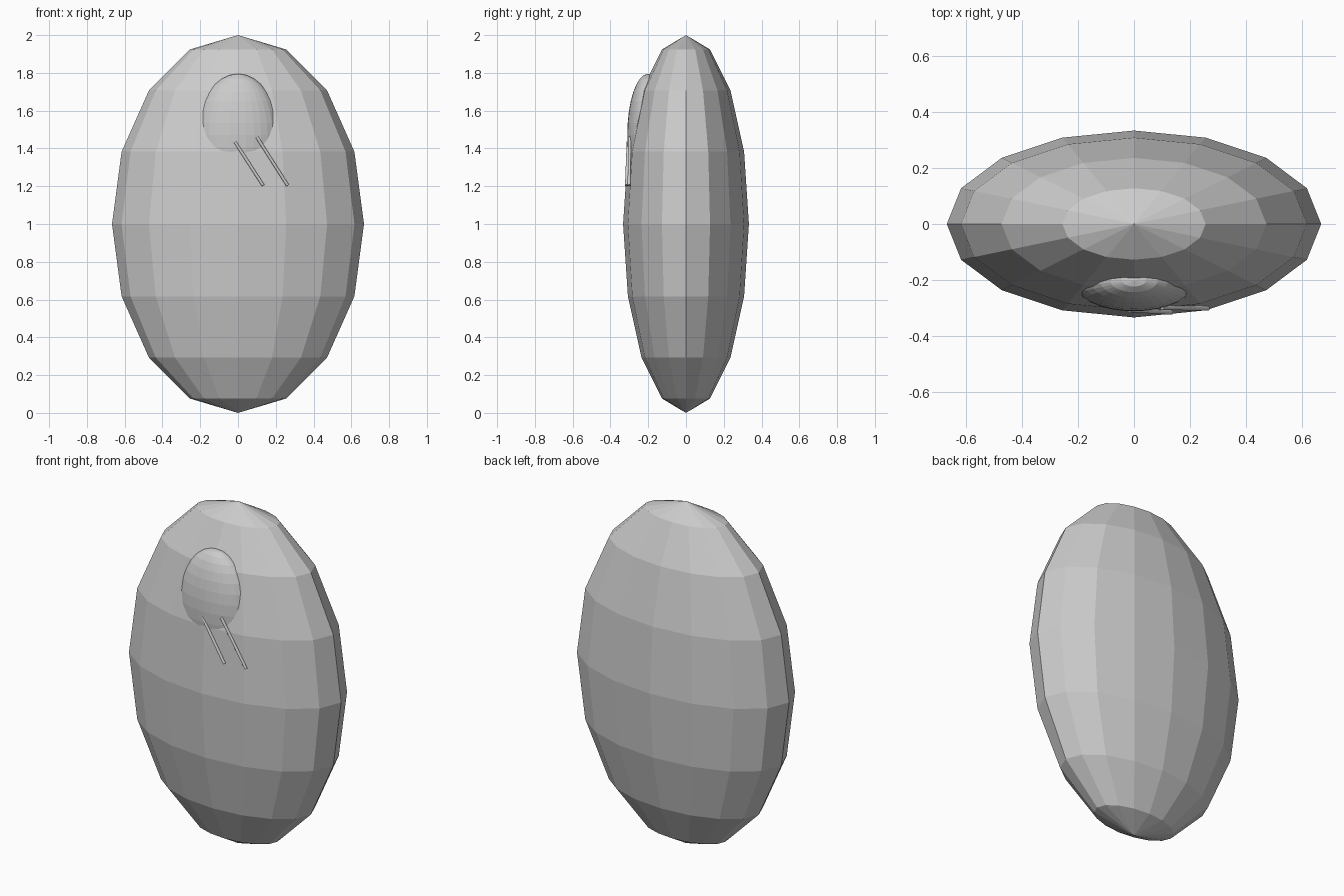
import bpy
from mathutils import Vector

if "Cube" in bpy.data.objects:
    bpy.data.objects.remove(bpy.data.objects["Cube"])

grey = bpy.data.materials.new("plain grey")
grey.diffuse_color = (0.6, 0.6, 0.6, 1)
grey.use_nodes = True
grey.node_tree.nodes["Principled BSDF"].inputs["Base Color"].default_value = grey.diffuse_color


def finish(name):
    obj = bpy.context.object
    obj.name = name
    obj.data.materials.append(grey)
    return obj


def ellipsoid(name, centre, radii, segments, rings):
    bpy.ops.mesh.primitive_uv_sphere_add(segments=segments, ring_count=rings, radius=1)
    obj = finish(name)
    for v in obj.data.vertices:
        v.co = Vector(c * r for c, r in zip(v.co, radii))
    obj.location = centre
    return obj


def rod(name, start, end, radius):
    a, b = Vector(start), Vector(end)
    bpy.ops.mesh.primitive_cylinder_add(vertices=12, radius=radius, depth=(b - a).length,
                                        location=(a + b) / 2)
    obj = finish(name)
    obj.rotation_euler = (b - a).to_track_quat('Z', 'Y').to_euler()
    return obj


# Large faceted egg body
ellipsoid("body", (0, 0, 1), (0.667, 0.333, 1.0), 16, 8)

# Small finer egg half sunk into the front
ellipsoid("front_bump", (0, -0.201, 1.47), (0.22, 0.11, 0.325), 32, 16)

# Two thin slanted legs below the bump
rod("left_leg", (-0.016, -0.306, 1.435), (0.133, -0.315, 1.204), 0.008)
rod("right_leg", (0.10, -0.298, 1.46), (0.263, -0.301, 1.204), 0.008)
